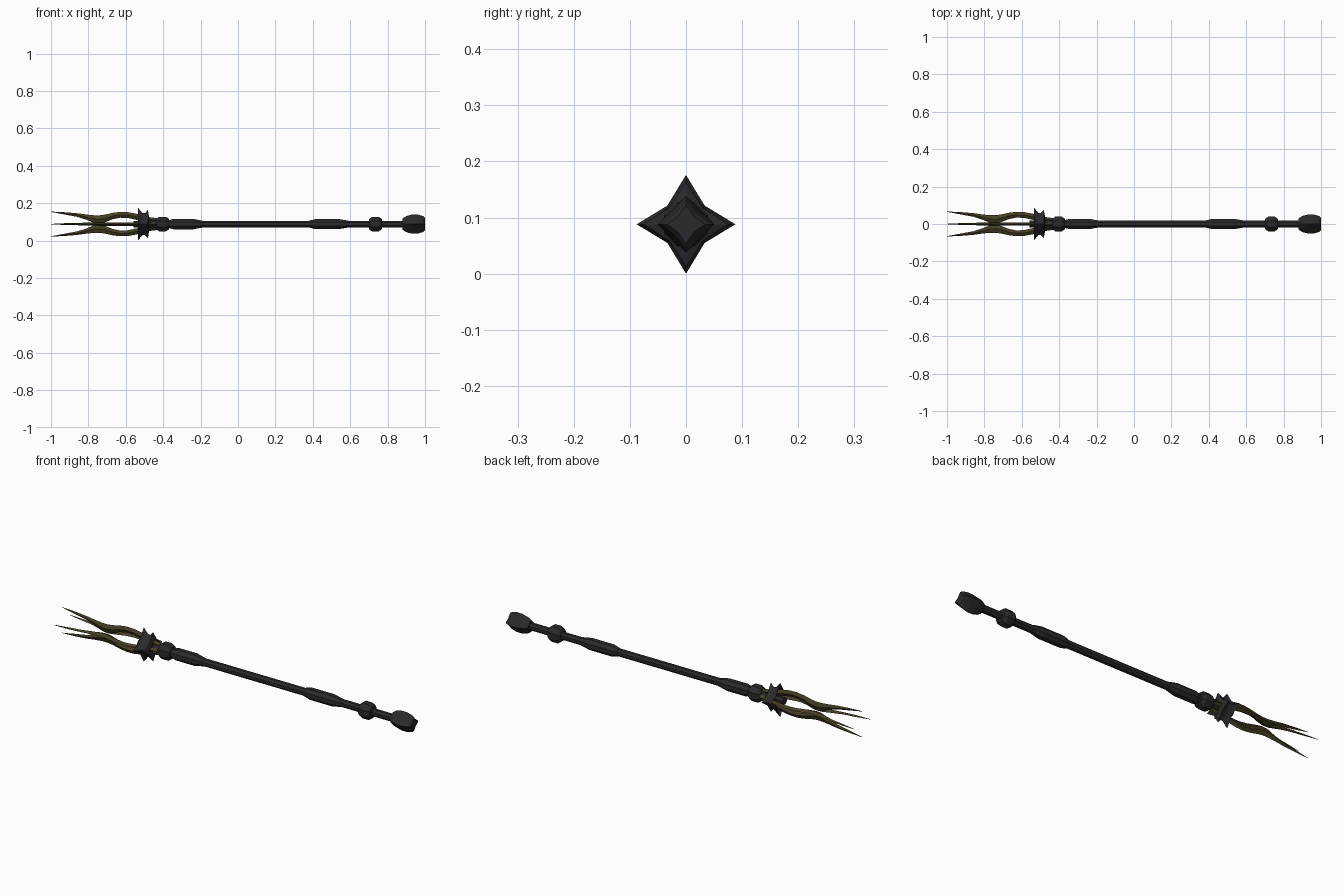
import bpy, bmesh, math
from mathutils import Matrix

if "Cube" in bpy.data.objects:
    bpy.data.objects.remove(bpy.data.objects["Cube"])

AXIS_Z = 0.088


def material(name, rgb):
    m = bpy.data.materials.new(name)
    m.diffuse_color = (*rgb, 1)
    m.use_nodes = True
    m.node_tree.nodes["Principled BSDF"].inputs["Base Color"].default_value = m.diffuse_color
    return m


iron = material("dark_iron", (0.023, 0.023, 0.025))
bronze = material("dark_olive_bronze", (0.060, 0.048, 0.018))


def loft(name, rings, mat, turn=0.0):
    """Skin a list of equal-length point rings into a closed solid."""
    bm = bmesh.new()
    loops = [[bm.verts.new(p) for p in ring] for ring in rings]
    n = len(loops[0])
    for a, b in zip(loops, loops[1:]):
        for i in range(n):
            j = (i + 1) % n
            bm.faces.new((a[i], a[j], b[j], b[i]))
    bm.faces.new(loops[0])
    bm.faces.new(loops[-1])
    bmesh.ops.recalc_face_normals(bm, faces=bm.faces)
    bm.transform(Matrix.Translation((0, 0, AXIS_Z)) @ Matrix.Rotation(turn, 4, 'X'))
    me = bpy.data.meshes.new(name)
    bm.to_mesh(me)
    bm.free()
    me.materials.append(mat)
    ob = bpy.data.objects.new(name, me)
    bpy.context.collection.objects.link(ob)
    return ob


def octagon(x, r):
    return [(x, r * math.cos(a), r * math.sin(a))
            for a in (math.pi / 8 + k * math.pi / 4 for k in range(8))]


def star(x, tip, notch):
    """Four-pointed star with points on the y and z axes."""
    return [(x, (notch if k % 2 else tip) * math.cos(k * math.pi / 4),
             (notch if k % 2 else tip) * math.sin(k * math.pi / 4)) for k in range(8)]


def turned(name, profile):
    return loft(name, [octagon(x, r) for x, r in profile], iron)


# Shaft and its two thicker grips
turned("shaft", [(-0.56, 0.019), (0.92, 0.019)])
for name, x0, x1, r in (("upper_grip", -0.38, -0.19, 0.030), ("lower_grip", 0.38, 0.59, 0.029)):
    turned(name, [(x0, 0.020), (x0 + 0.035, r), (x1 - 0.05, r), (x1, 0.020)])

# Ring collars
for name, x in (("upper_collar", -0.403), ("lower_collar", 0.735)):
    turned(name, [(x - 0.035, 0.026), (x - 0.033, 0.031), (x - 0.018, 0.042),
                  (x + 0.018, 0.042), (x + 0.033, 0.031), (x + 0.035, 0.022)])

# Star-shaped pommel
loft("pommel", [star(0.88, 0.030, 0.024), star(0.90, 0.043, 0.033), star(0.93, 0.051, 0.036),
                star(0.96, 0.051, 0.034), star(0.992, 0.042, 0.027), star(1.0, 0.034, 0.020)], iron)

# Spiked crown with two rows of points
loft("crown", [star(-0.515, 0.045, 0.034), star(-0.535, 0.088, 0.047), star(-0.512, 0.060, 0.045),
               star(-0.498, 0.058, 0.043), star(-0.482, 0.075, 0.042), star(-0.476, 0.040, 0.030)], iron)

# Four wavy blades: x, inner radius, outer radius, half thickness
blade = [(-0.42, 0.008, 0.030, 0.010), (-0.48, 0.012, 0.038, 0.010), (-0.54, 0.022, 0.055, 0.009),
         (-0.59, 0.033, 0.064, 0.009), (-0.63, 0.034, 0.065, 0.009), (-0.67, 0.026, 0.060, 0.009),
         (-0.71, 0.010, 0.051, 0.009), (-0.74, 0.003, 0.047, 0.009), (-0.77, 0.006, 0.047, 0.008),
         (-0.81, 0.023, 0.051, 0.008), (-0.86, 0.039, 0.058, 0.006), (-0.92, 0.050, 0.063, 0.005),
         (-1.00, 0.065, 0.067, 0.001)]
rings = [[(x, 0, hi), (x, t, (lo + hi) / 2), (x, 0, lo), (x, -t, (lo + hi) / 2)]
         for x, lo, hi, t in blade]
for k, side in enumerate(("top", "front", "bottom", "back")):
    loft("blade_" + side, rings, bronze, k * math.pi / 2)
